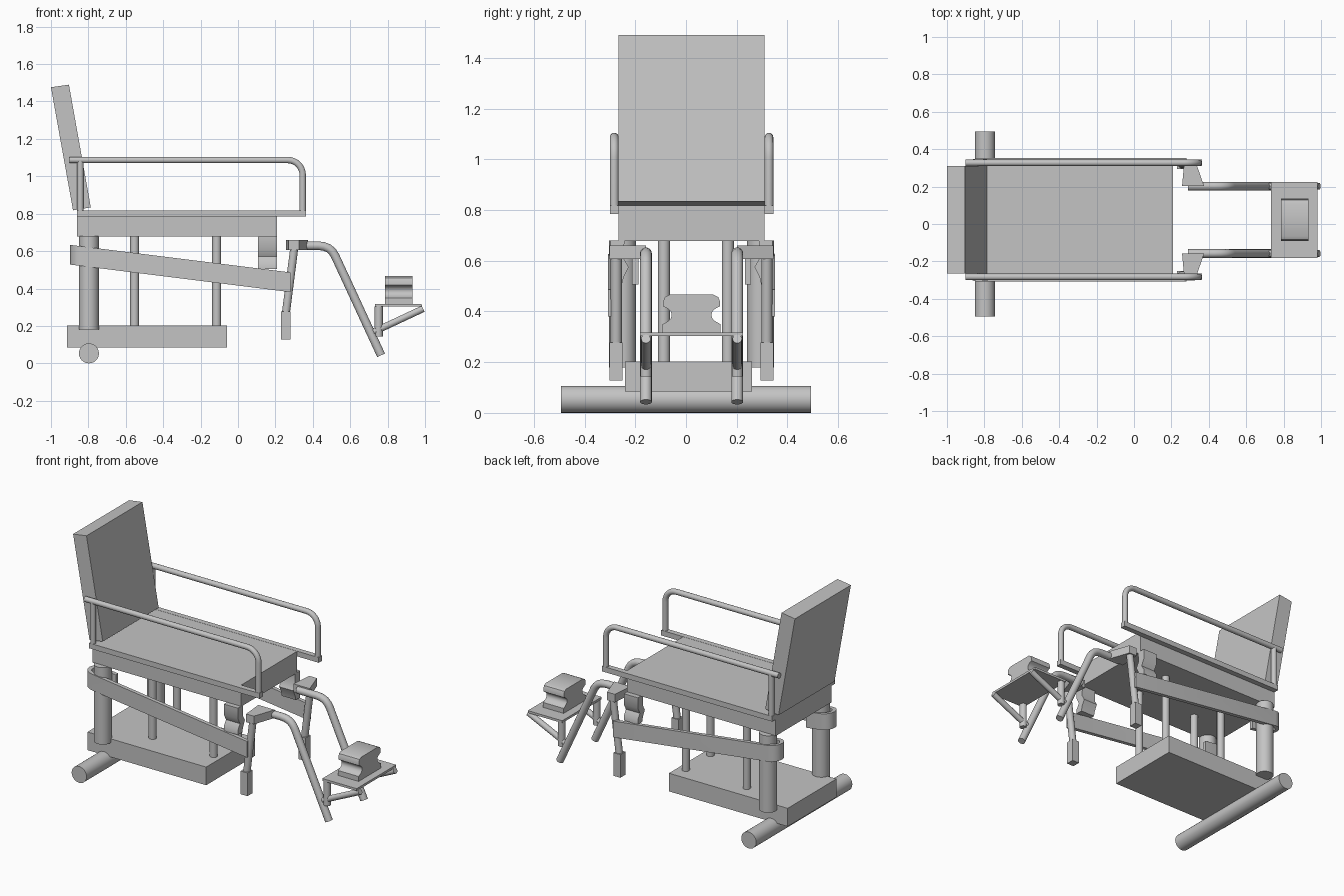
import bpy, bmesh, math
from mathutils import Vector

if "Cube" in bpy.data.objects:
    bpy.data.objects.remove(bpy.data.objects["Cube"])

YC = 0.022  # centre line of the chair; mirrored parts reflect about it
grey = bpy.data.materials.new("plain grey")
grey.diffuse_color = (0.55, 0.55, 0.55, 1)
grey.use_nodes = True
grey.node_tree.nodes["Principled BSDF"].inputs["Base Color"].default_value = grey.diffuse_color


def finish(name, mesh, mirror=False, y=YC):
    mesh.name = name
    mesh.materials.clear()
    mesh.materials.append(grey)
    ob = bpy.data.objects.new(name, mesh)
    ob.location.y = y
    bpy.context.collection.objects.link(ob)
    if mirror:
        m = ob.modifiers.new("mirror", 'MIRROR')
        m.use_axis = (False, True, False)
        m.use_mirror_merge = False
    return ob


def prism(name, pts, axis, lo, hi, mirror=False, slope=0.0):
    """Extrude a 2D outline along an axis; slope shears z along x."""
    def place(p, d):
        a, b = p
        v = {'x': (d, a, b), 'y': (a, d, b), 'z': (a, b, d)}[axis]
        return (v[0], v[1], v[2] + slope * v[0])
    bm = bmesh.new()
    rings = [[bm.verts.new(place(p, d)) for p in pts] for d in (lo, hi)]
    n = len(pts)
    for r in rings:
        bm.faces.new(r)
    for i in range(n):
        j = (i + 1) % n
        bm.faces.new((rings[0][i], rings[0][j], rings[1][j], rings[1][i]))
    bmesh.ops.recalc_face_normals(bm, faces=bm.faces)
    me = bpy.data.meshes.new(name)
    bm.to_mesh(me)
    bm.free()
    return finish(name, me, mirror)


def box(name, x, y, z, mirror=False):
    pts = [(x[0], z[0]), (x[1], z[0]), (x[1], z[1]), (x[0], z[1])]
    return prism(name, pts, 'y', y[0], y[1], mirror)


def tube(name, path, r, mirror=False, y=YC, res=5):
    """Round tube along a list of 3D points."""
    cu = bpy.data.curves.new(name, 'CURVE')
    cu.dimensions = '3D'
    cu.bevel_depth, cu.bevel_resolution, cu.use_fill_caps = r, res, True
    sp = cu.splines.new('POLY')
    sp.points.add(len(path) - 1)
    for p, co in zip(sp.points, path):
        p.co = (*co, 1)
    tmp = bpy.data.objects.new("tmp", cu)
    bpy.context.collection.objects.link(tmp)
    dg = bpy.context.evaluated_depsgraph_get()
    me = bpy.data.meshes.new_from_object(tmp.evaluated_get(dg))
    bpy.data.objects.remove(tmp)
    bm = bmesh.new()
    bm.from_mesh(me)
    bmesh.ops.remove_doubles(bm, verts=bm.verts, dist=1e-5)
    bmesh.ops.recalc_face_normals(bm, faces=bm.faces)
    bm.to_mesh(me)
    bm.free()
    return finish(name, me, mirror, y)


def arc(cx, cz, rx, rz, a0, a1, n=8):
    return [(cx + rx * math.cos(math.radians(a0 + (a1 - a0) * i / n)),
             cz + rz * math.sin(math.radians(a0 + (a1 - a0) * i / n))) for i in range(n + 1)]


# Seat and reclined backrest
box("seat", (-0.861, 0.208), (-0.2875, 0.2875), (0.677, 0.817))
prism("backrest", [(-1.0, 1.476), (-0.904, 1.49), (-0.787, 0.834), (-0.882, 0.818)],
      'y', -0.2875, 0.2875)

# Armrests: bent tube, rear post and flat lower rail
AY = -0.305
loop = [(-0.9, 1.087)] + arc(0.266, 1.007, 0.08, 0.08, 90, 0) + [(0.346, 0.80)]
tube("armrest_tube", [(x, AY, z) for x, z in loop], 0.0175, True)
tube("armrest_rear_post", [(-0.843, AY, 0.80), (-0.843, AY, 1.087)], 0.0175, True)
box("armrest_rail", (-0.861, 0.364), (AY - 0.0175, AY + 0.0175), (0.784, 0.818), True)

# Base, wheel roller, columns and support rods
box("base", (-0.914, -0.06), (-0.263, 0.239), (0.085, 0.203))
tube("rear_roller", [(-0.797, -0.494, 0.0535), (-0.797, 0.494, 0.0535)], 0.0535, y=0, res=10)
tube("rear_column", [(-0.797, -0.272, 0.18), (-0.797, -0.272, 0.68)], 0.0535, True, res=10)
for i, x in enumerate((-0.553, -0.114)):
    for j, y in enumerate((-0.109, 0.143)):
        tube(f"support_rod_{i}{j}", [(x, y, 0.2), (x, y, 0.68)], 0.024)

# Sloping side bar, hooked around the rear column
outer = [(0.28, -0.33)] + arc(-0.835, -0.27, 0.062, 0.06, 270, 90) + [(-0.73, -0.21)]
inner = [(-0.73, -0.235)] + arc(-0.835, -0.27, 0.037, 0.035, 90, 270) + [(0.28, -0.305)]
prism("side_bar", outer + inner, 'z', 0.416, 0.521, True, slope=-0.125)

# Front hanger: upright, foot block and coupling to the leg tube
tube("hanger_upright", [(0.305, -0.297, 0.65), (0.255, -0.297, 0.26)], 0.022, True)
box("hanger_foot", (0.23, 0.28), (-0.324, -0.272), (0.128, 0.278), True)
prism("hanger_coupling", [(0.27, -0.324), (0.325, -0.324), (0.375, -0.18), (0.257, -0.18)],
      'z', 0.607, 0.66, True)

# Notched clamp under the seat front
prism("seat_clamp", [(-0.32, 0.679), (-0.265, 0.679), (-0.268, 0.61), (-0.248, 0.575),
                     (-0.268, 0.535), (-0.275, 0.505), (-0.32, 0.505), (-0.32, 0.535),
                     (-0.298, 0.57), (-0.32, 0.61)], 'x', 0.107, 0.208, True)

# Leg tubes
LY = -0.18
leg = [(0.29, 0.629), (0.43, 0.629), (0.46, 0.625), (0.485, 0.615), (0.505, 0.597),
       (0.52, 0.573), (0.765, 0.043)]
tube("leg_tube", [(x, LY, z) for x, z in leg], 0.0235, True)

# Footplate with posts and braces
box("footplate", (0.733, 0.98), (-0.203, 0.203), (0.303, 0.318))
tube("footplate_post", [(0.752, LY, 0.144), (0.752, LY, 0.305)], 0.022, True)
tube("footplate_brace", [(0.725, LY, 0.168), (0.99, LY, 0.292)], 0.0185, True)

# Heel block with a rounded notch on each side
half = [(0.114, 0.317), (0.114, 0.35)] + arc(0.112, 0.386, 0.034, 0.03, 270, 90, 6)[1:-1] + \
       [(0.112, 0.42), (0.112, 0.44), (0.105, 0.457), (0.087, 0.466)]
prism("heel_block", half + [(-y, z) for y, z in reversed(half)], 'x', 0.785, 0.932)

# Smooth round parts, keep hard edges sharp
for ob in bpy.context.collection.objects:
    ob.select_set(True)
    bpy.context.view_layer.objects.active = ob
bpy.ops.object.shade_smooth_by_angle(angle=math.radians(35))
